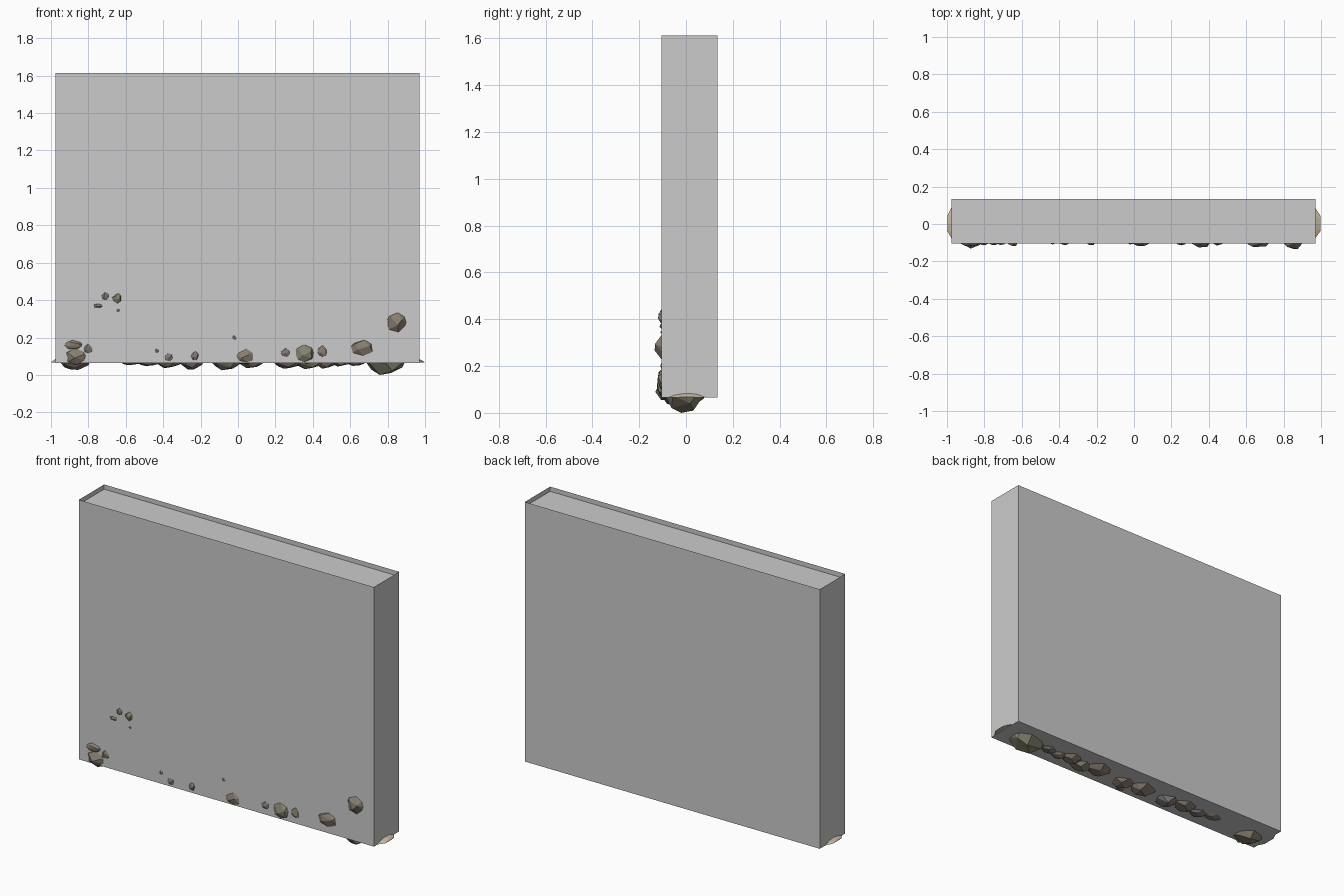
import bpy, bmesh, math, random
from mathutils import Vector

if "Cube" in bpy.data.objects:
    bpy.data.objects.remove(bpy.data.objects["Cube"])

random.seed(7)
X0, X1, Y0, Y1, Z0, Z1 = -0.977, 0.97, -0.105, 0.134, 0.065, 1.613


def material(name, col):
    m = bpy.data.materials.new(name)
    m.diffuse_color = (*col, 1)
    m.use_nodes = True
    m.node_tree.nodes["Principled BSDF"].inputs["Base Color"].default_value = m.diffuse_color
    return m


ROCKS = [material("brown_stone", (0.25, 0.21, 0.165)),
         material("olive_stone", (0.235, 0.225, 0.155)),
         material("violet_stone", (0.22, 0.19, 0.19))]
SAND = material("sand", (0.62, 0.53, 0.40))


def finish(name, bm, mat=None):
    bmesh.ops.recalc_face_normals(bm, faces=bm.faces)
    me = bpy.data.meshes.new(name)
    bm.to_mesh(me)
    bm.free()
    ob = bpy.data.objects.new(name, me)
    bpy.context.collection.objects.link(ob)
    if mat:
        me.materials.append(mat)
    return ob


def stone(name, centre, radii, axis, mat, n=26):
    """Angular pebble: hull of jittered sphere points, touching its full radius along -axis."""
    pts = []
    for i in range(n):
        z = 1 - 2 * (i + 0.5) / n
        a = i * 2.39996 + random.uniform(-0.3, 0.3)
        r = math.sqrt(1 - z * z)
        pts.append(Vector((r * math.cos(a), r * math.sin(a), z)) * random.uniform(0.92, 1.06))
    low = -min(p[axis] for p in pts)
    bm = bmesh.new()
    for p in pts:
        p[axis] /= low
        bm.verts.new([centre[k] + p[k] * radii[k] for k in range(3)])
    bmesh.ops.convex_hull(bm, input=bm.verts)
    bmesh.ops.delete(bm, geom=[v for v in bm.verts if not v.link_faces], context='VERTS')
    bmesh.ops.dissolve_limit(bm, angle_limit=math.radians(12), verts=bm.verts, edges=bm.edges)
    return finish(name, bm, mat)


# Glass tank: thin-walled box, open at the top
bm = bmesh.new()
bmesh.ops.create_cube(bm, size=1)
for v in bm.verts:
    v.co = (X1 if v.co.x > 0 else X0, Y1 if v.co.y > 0 else Y0, Z1 if v.co.z > 0 else Z0)
top = [f for f in bm.faces if f.calc_center_median().z > Z1 - 0.01]
bmesh.ops.delete(bm, geom=top, context='FACES_ONLY')
finish("tank_glass", bm)

# Water surface just below the rim
bm = bmesh.new()
bm.faces.new([bm.verts.new((x, y, Z1 - 0.028)) for x, y in
              ((X0, Y0), (X1, Y0), (X1, Y1), (X0, Y1))])
finish("water_surface", bm)

# Sand bed: low mound whose tips just pass through both ends
bm = bmesh.new()
prof = [(-0.075, 0), (-0.045, 0.6), (0, 1), (0.045, 0.8), (0.085, 0)]
rows = []
for x, w, h in ((-0.998, 0.5, 0.003), (-0.977, 1, 0.018), (-0.7, 1.2, 0.03), (0, 1.2, 0.03),
                (0.7, 1.2, 0.03), (0.97, 1, 0.018), (0.998, 0.5, 0.003)):
    rows.append([bm.verts.new((x, y * w, Z0 + 0.001 + h * k)) for y, k in prof])
for a, b in zip(rows, rows[1:]):
    for i in range(5):
        j = (i + 1) % 5
        bm.faces.new((a[i], b[i], b[j], a[j]))
bm.faces.new(rows[0])
bm.faces.new(rows[-1])
finish("sand_bed", bm, SAND)

# Stones showing through the front: x, z, half width, half height, protrusion, colour
front = [(-0.87, 0.10, .060, .042, .026, 0), (-0.88, 0.16, .048, .025, .012, 0),
         (-0.80, 0.14, .026, .026, .008, 0), (-0.75, 0.37, .033, .011, .008, 1),
         (-0.71, 0.42, .020, .020, .008, 2), (-0.645, 0.41, .027, .025, .014, 1),
         (-0.64, 0.345, .010, .007, .004, 1), (-0.435, 0.13, .012, .013, .004, 2),
         (-0.37, 0.095, .022, .022, .008, 2), (-0.23, 0.10, .020, .024, .008, 2),
         (-0.02, 0.20, .015, .011, .004, 2), (0.04, 0.10, .052, .036, .012, 0),
         (0.255, 0.12, .026, .024, .009, 2), (0.355, 0.115, .055, .046, .020, 1),
         (0.45, 0.125, .028, .032, .010, 0), (0.66, 0.145, .060, .040, .018, 0),
         (0.845, 0.28, .060, .057, .029, 0)]
for i, (x, z, w, h, d, c) in enumerate(front):
    R = 2.5 * d
    stone(f"front_stone_{i + 1}", (x, Y0 + R - d, z), (w * 1.25, R, h * 1.25), 1, ROCKS[c])

# Stones showing through the bottom: x, y, half length, half depth, lowest z, colour
bottom = [(-0.87, -.03, .085, .075, .027, 0), (-0.57, .01, .055, .04, .052, 0),
          (-0.48, -.01, .055, .045, .048, 2), (-0.37, .01, .075, .06, .036, 0),
          (-0.25, -.01, .070, .06, .030, 2), (-0.06, .00, .085, .065, .025, 0),
          (0.07, -.015, .075, .06, .036, 0), (0.27, .01, .080, .065, .033, 0),
          (0.38, -.02, .075, .05, .031, 1), (0.47, .01, .065, .05, .033, 0),
          (0.55, -.01, .050, .04, .045, 0), (0.63, .00, .055, .04, .048, 2),
          (0.79, -.01, .110, .085, .0, 1)]
for i, (x, y, w, h, zl, c) in enumerate(bottom):
    d = Z0 - zl
    R = 2.0 * d
    stone(f"bottom_stone_{i + 1}", (x, y, zl + R), (w * 1.15, h * 1.15, R), 2, ROCKS[c])
